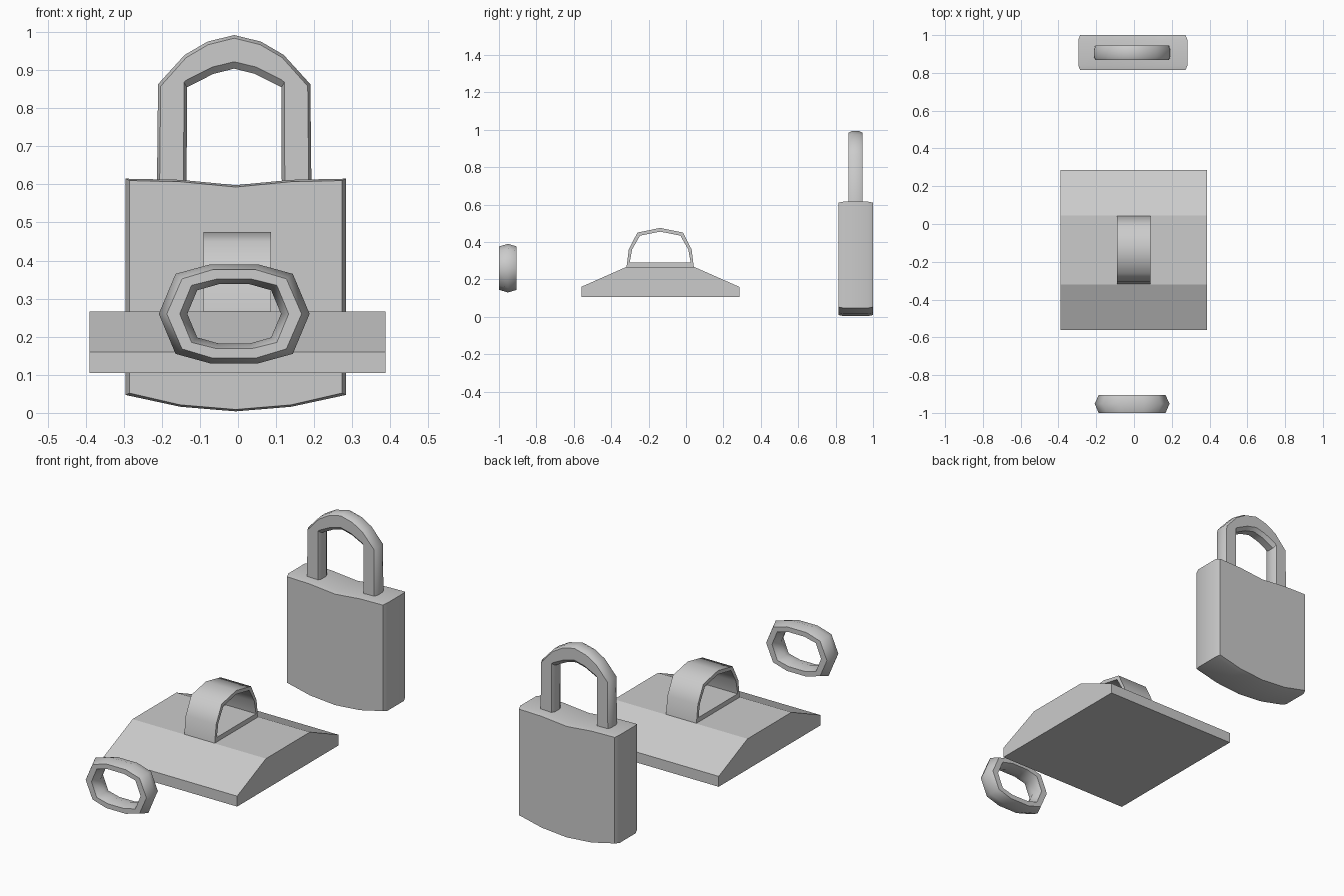
import bpy, bmesh, math

if "Cube" in bpy.data.objects:
    bpy.data.objects.remove(bpy.data.objects["Cube"])


def skin(name, rings, closed=False, smooth=0):
    """Skin a list of equal cross-section rings; cap the ends unless closed."""
    bm = bmesh.new()
    vs = [[bm.verts.new(p) for p in ring] for ring in rings]
    n, m = len(vs), len(vs[0])
    for i in range(n if closed else n - 1):
        a, b = vs[i], vs[(i + 1) % n]
        for j in range(m):
            k = (j + 1) % m
            bm.faces.new((a[j], a[k], b[k], b[j]))
    if not closed:
        bm.faces.new(vs[0])
        bm.faces.new(vs[-1][::-1])
    bmesh.ops.recalc_face_normals(bm, faces=bm.faces)
    if smooth:
        for f in bm.faces:
            f.smooth = True
        for e in bm.edges:
            e.smooth = e.calc_face_angle(0) < math.radians(smooth)
    me = bpy.data.meshes.new(name)
    bm.to_mesh(me)
    bm.free()
    ob = bpy.data.objects.new(name, me)
    bpy.context.collection.objects.link(ob)
    return ob


def mirrored(half):
    """Mirror a half profile that ends on the centre line."""
    return half + [(-x, z) for x, z in half[-2::-1]]


CX = -0.01

# padlock body: front profile with a chamfered rim
def body_ring(y, d):
    top = mirrored([(-0.289 + d, 0.615 - d / 2), (-0.145, 0.612 - d / 2), (0, 0.598 - d / 2)])
    bottom = mirrored([(-0.289 + d, 0.047 + d / 2), (-0.145, 0.016 + d / 2), (0, 0.004 + d / 2)])
    return [(x - 0.006, y, z) for x, z in top + bottom[::-1]]

skin("padlock_body", [body_ring(0.815, 0.01), body_ring(0.84, 0),
                      body_ring(0.975, 0), body_ring(1.0, 0.01)], smooth=35)

# shackle: chamfered section swept along an arch
outer = mirrored([(-0.203, 0.58), (-0.200, 0.863), (-0.130, 0.94), (-0.070, 0.975), (0, 0.992)])
inner = mirrored([(-0.125, 0.58), (-0.124, 0.855), (-0.118, 0.858), (-0.055, 0.890), (0, 0.904)])
outer_front = mirrored([(-0.196, 0.58), (-0.193, 0.858), (-0.126, 0.933), (-0.068, 0.967), (0, 0.984)])
inner_front = mirrored([(-0.133, 0.58), (-0.132, 0.868), (-0.124, 0.875), (-0.058, 0.908), (0, 0.922)])
sections = []
for o, i, of, nf in zip(outer, inner, outer_front, inner_front):
    pts = [(of, 0.868), (o, 0.885), (o, 0.927), (of, 0.944),
           (nf, 0.944), (i, 0.927), (i, 0.885), (nf, 0.868)]
    sections.append([(p[0] + CX, y, p[1]) for p, y in pts])
skin("shackle", sections, smooth=40)

# hasp plate with sloping front and back
plate = [(-0.56, 0.105), (0.285, 0.105), (0.285, 0.16),
         (0.045, 0.266), (-0.32, 0.266), (-0.56, 0.16)]
skin("hasp_plate", [[(x, y, z) for y, z in plate] for x in (-0.39, 0.387)])

# staple: D-shaped band on the plate
out = mirrored([(-0.180, 0.266), (-0.168, 0.36), (-0.122, 0.45), (0, 0.475)])
inn = mirrored([(-0.163, 0.29), (-0.150, 0.36), (-0.108, 0.434), (0, 0.455)])
skin("staple", [[(x, c[0] - 0.138, c[1]) for c, x in
                 ((o, -0.09), (o, 0.087), (i, 0.087), (i, -0.09))]
                for o, i in zip(out, inn)], closed=True, smooth=55)

# chain link: ten-sided ring with a six-sided section
def link_loop(tip, dx, dz, fx, fz):
    q = [(tip, 0), (dx, dz), (fx, fz), (-fx, fz), (-dx, dz)]
    return q + [(-x, -z) for x, z in q]

o, of = link_loop(0.198, 0.154, 0.105, 0.063, 0.130), link_loop(0.177, 0.137, 0.092, 0.057, 0.116)
i, nf = link_loop(0.123, 0.097, 0.062, 0.040, 0.078), link_loop(0.143, 0.112, 0.075, 0.047, 0.091)
skin("chain_link", [[(p[0] + CX, y, p[1] + 0.26) for p, y in
                     ((a, -0.952), (b, -1.0), (d, -1.0), (c, -0.952), (d, -0.905), (b, -0.905))]
                    for a, b, c, d in zip(o, of, i, nf)], closed=True, smooth=50)
